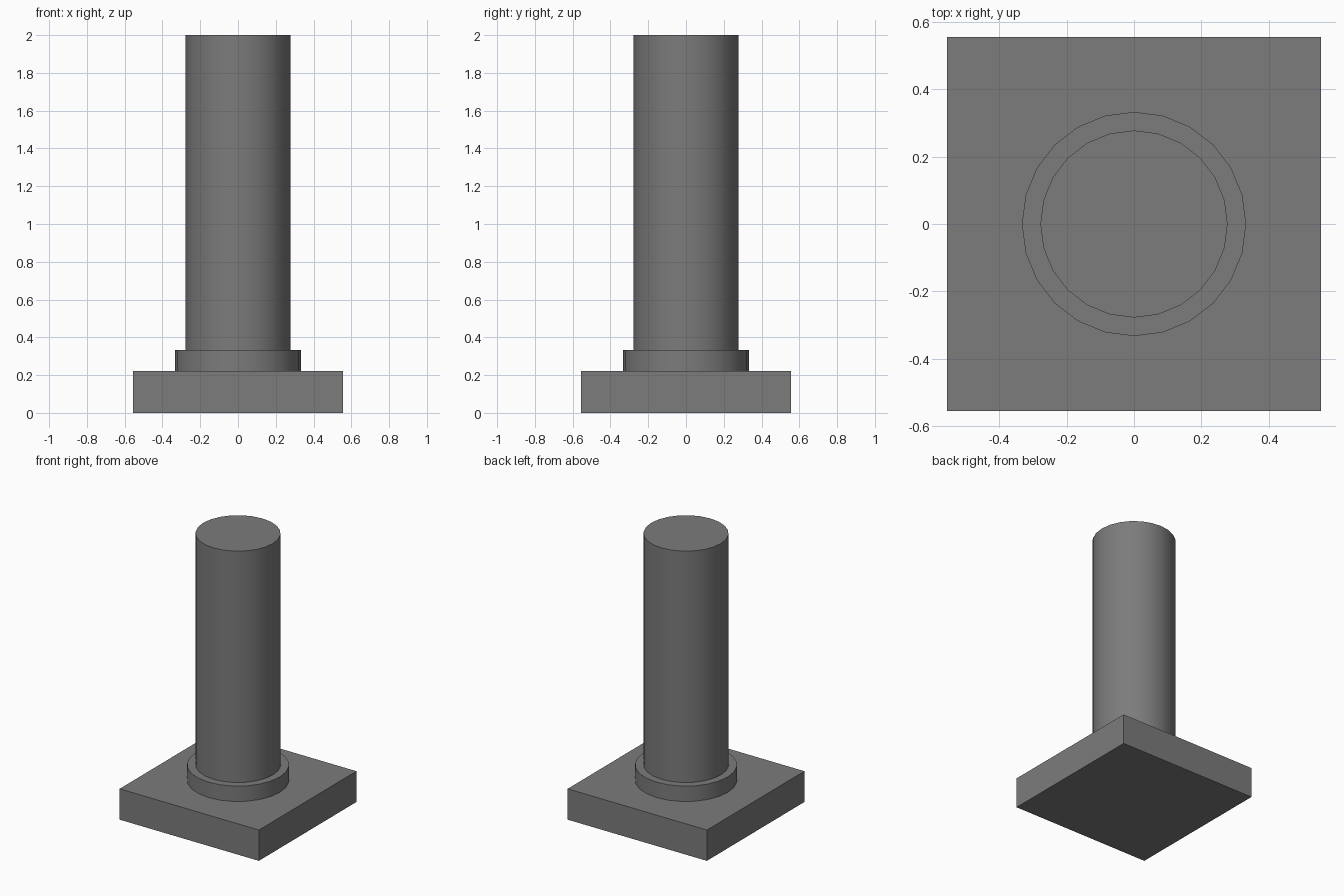
import bpy
import math

cube = bpy.data.objects.get("Cube")
if cube:
    bpy.data.objects.remove(cube, do_unlink=True)

# Single dark grey finish
grey = bpy.data.materials.new("dark_grey")
grey.use_nodes = True
colour = (0.2, 0.2, 0.2, 1)
grey.diffuse_color = colour
grey.node_tree.nodes["Principled BSDF"].inputs["Base Color"].default_value = colour

BASE_TOP, COLLAR_TOP, POST_TOP = 0.222, 0.333, 2.0


def finish(name):
    obj = bpy.context.object
    obj.name = name
    obj.data.materials.append(grey)
    return obj


def cylinder(name, radius, bottom, top):
    bpy.ops.mesh.primitive_cylinder_add(
        vertices=24, radius=radius, depth=top - bottom,
        location=(0, 0, (bottom + top) / 2))
    finish(name)
    bpy.ops.object.shade_smooth_by_angle(angle=math.radians(30))


# Square base plate
bpy.ops.mesh.primitive_cube_add(size=1, location=(0, 0, BASE_TOP / 2))
base = finish("base_plate")
base.scale = (1.11, 1.11, BASE_TOP)
bpy.ops.object.transform_apply(location=False, rotation=False, scale=True)

# Collar ring and tall post
cylinder("collar", 0.333, BASE_TOP, COLLAR_TOP)
cylinder("post", 0.278, BASE_TOP, POST_TOP)
